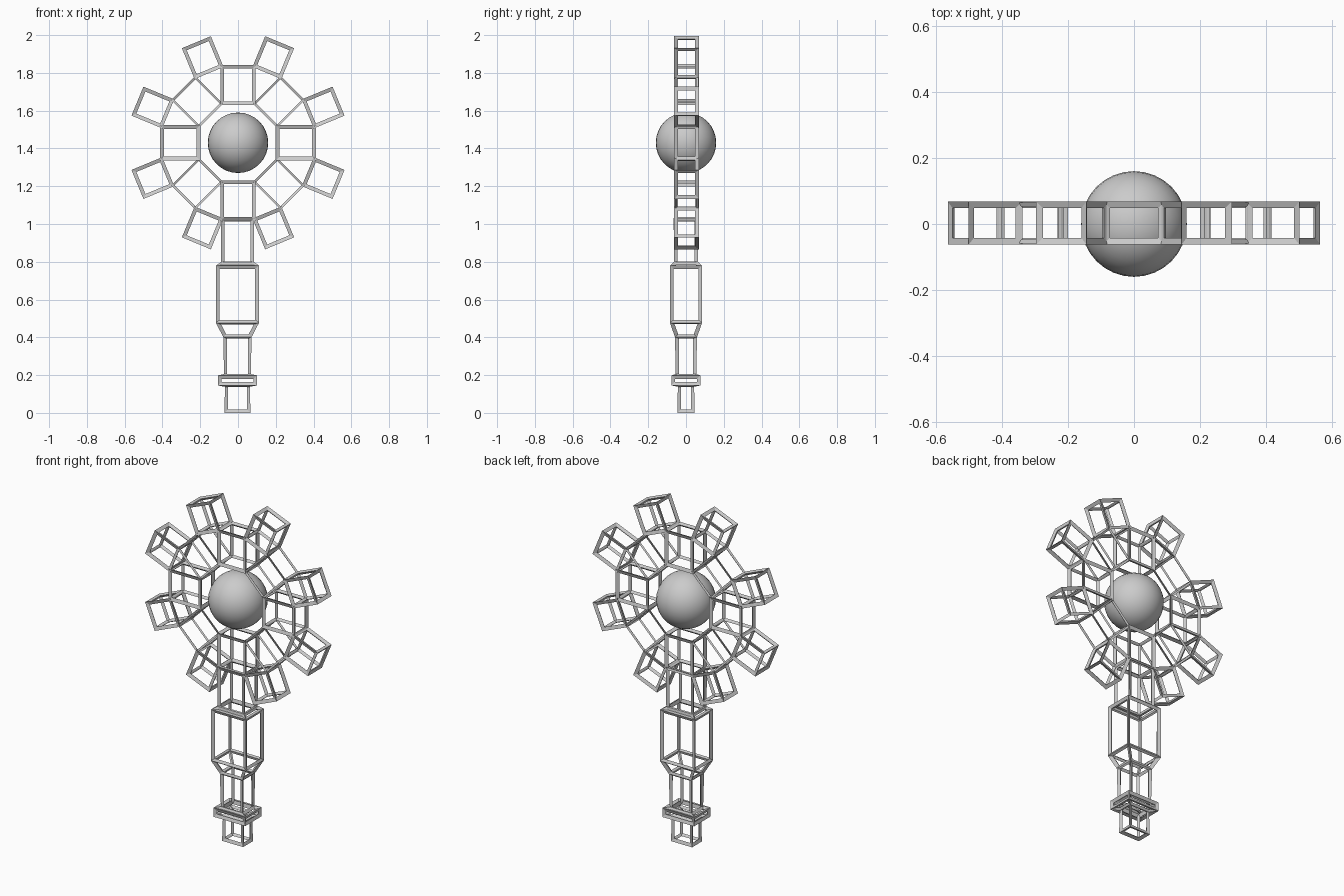
import bpy, bmesh
from math import pi, tan, sin, cos
from mathutils import Matrix, Vector

if "Cube" in bpy.data.objects:
    bpy.data.objects.remove(bpy.data.objects["Cube"])

CZ = 1.43            # height of the head centre
AP = 0.207           # inner octagon apothem
HALF = AP * tan(pi / 8)
DEPTH = 0.058        # half depth of the head
OUT = 0.405          # outer ring apothem


def wire_cage(name, sections, thickness, turn=None):
    """Loft rectangular sections (half x, half y, z) and turn the edges into struts."""
    bm = bmesh.new()
    rings = [[bm.verts.new((sx * hx, sy * hy, z)) for sx, sy in ((-1, -1), (1, -1), (1, 1), (-1, 1))]
             for hx, hy, z in sections]
    for a, b in zip(rings, rings[1:]):
        for i in range(4):
            j = (i + 1) % 4
            bm.faces.new((a[i], a[j], b[j], b[i]))
    bm.faces.new(rings[0][::-1])
    bm.faces.new(rings[-1])
    if turn is not None:
        bm.transform(Matrix.Translation((0, 0.003, CZ)) @ Matrix.Rotation(turn, 4, 'Y'))
    bmesh.ops.recalc_face_normals(bm, faces=bm.faces)
    me = bpy.data.meshes.new(name)
    bm.to_mesh(me)
    bm.free()
    ob = bpy.data.objects.new(name, me)
    bpy.context.collection.objects.link(ob)
    mod = ob.modifiers.new("Wireframe", 'WIREFRAME')
    mod.thickness = thickness
    mod.use_even_offset = True
    return ob


# Ring of eight cells with eight blades bridging the gaps between them
corner = Vector((HALF, OUT))
ang = pi / 8
blade_base = corner.x * sin(ang) + corner.y * cos(ang)
blade_half = abs(corner.x * cos(ang) - corner.y * sin(ang))
for k in range(8):
    t = k * pi / 4
    wire_cage("ring_cell", [(HALF, DEPTH, AP), (HALF, DEPTH, OUT)],
              0.025 if k % 2 == 0 else 0.015, t)
    wire_cage("blade", [(blade_half, DEPTH, blade_base), (blade_half, DEPTH, 0.569)],
              0.025, t + ang)

# Handle: neck, grip, taper, shaft, flange and butt
handle = wire_cage("handle", [
    (0.081, DEPTH, CZ - OUT), (0.081, DEPTH, 0.79), (0.106, 0.077, 0.775),
    (0.106, 0.077, 0.48), (0.067, 0.05, 0.405), (0.067, 0.05, 0.195),
    (0.097, 0.07, 0.192), (0.097, 0.07, 0.152), (0.062, 0.039, 0.149),
    (0.062, 0.039, 0.007)], 0.024)
handle.location.x = -0.003

# Core ball
bpy.ops.mesh.primitive_uv_sphere_add(segments=32, ring_count=16, radius=0.16, location=(0, 0, CZ))
bpy.context.object.name = "core_ball"
bpy.ops.object.shade_smooth()
